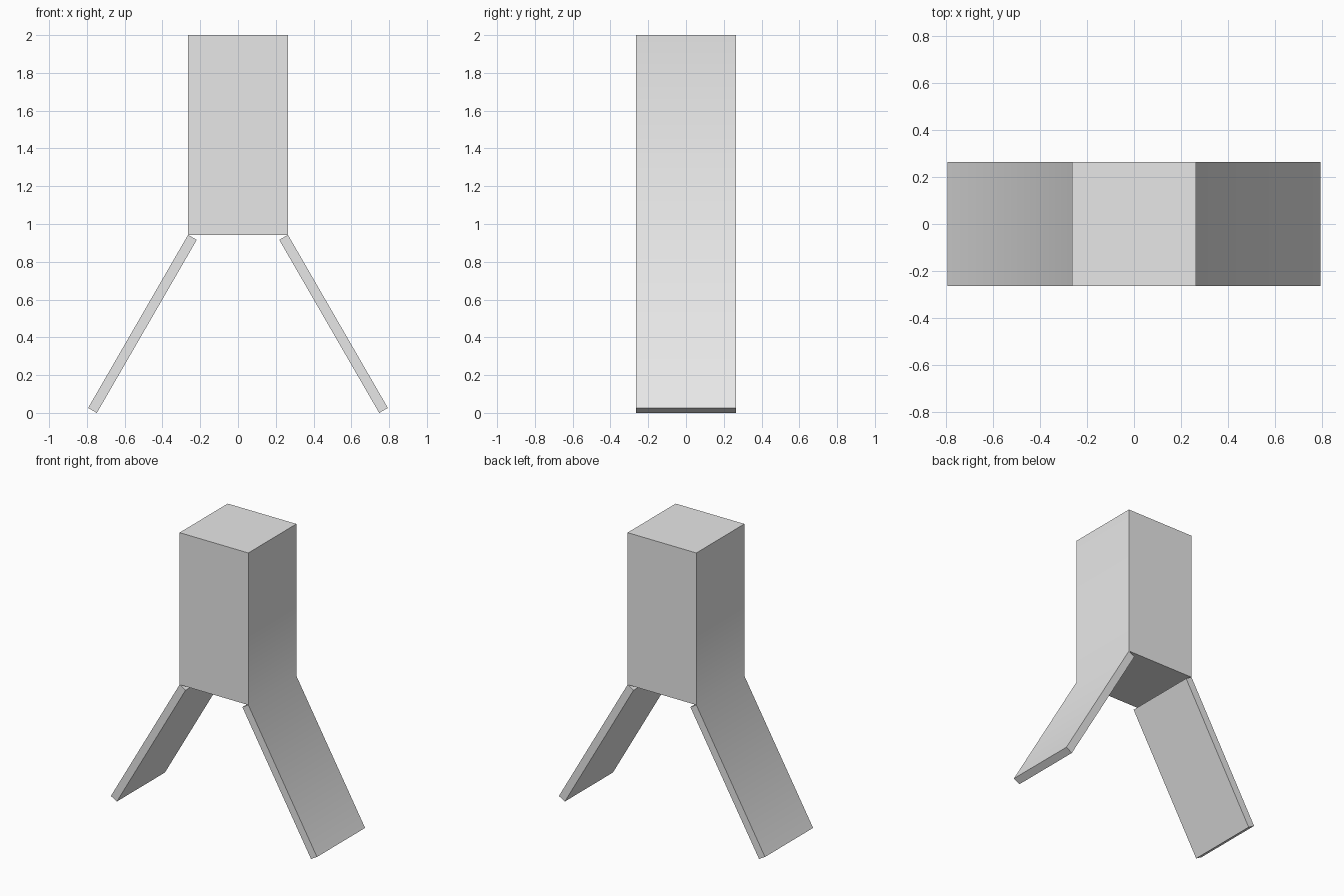
import bpy
import bmesh
import math

cube = bpy.data.objects.get("Cube")
if cube:
    bpy.data.objects.remove(cube, do_unlink=True)

# One plain grey
grey = bpy.data.materials.new("light_grey")
grey.use_nodes = True
color = (0.8, 0.8, 0.8, 1)
grey.diffuse_color = color
grey.node_tree.nodes["Principled BSDF"].inputs["Base Color"].default_value = color

# Proportions: square post, legs as long as the post, splayed outward
length = 1.0577
half = length / 4
thick = length / 20
splay = math.radians(30)
sin, cos = math.sin(splay), math.cos(splay)
hinge_z = 2 - length

# Half outline: post top, hinge, leg foot, leg inner top, back to the hinge
right_side = [
    (half, 2),
    (half, hinge_z),
    (half + length * sin, hinge_z - length * cos),
    (half + length * sin - thick * cos, hinge_z - length * cos - thick * sin),
    (half - thick * cos, hinge_z - thick * sin),
    (half - 0.001, hinge_z),
]
outline = right_side + [(-x, z) for x, z in reversed(right_side)]

# Extrude the outline from front to back
bm = bmesh.new()
front = bm.faces.new([bm.verts.new((x, -half, z)) for x, z in outline])
result = bmesh.ops.extrude_face_region(bm, geom=[front], use_keep_orig=True)
moved = [v for v in result["geom"] if isinstance(v, bmesh.types.BMVert)]
bmesh.ops.translate(bm, verts=moved, vec=(0, 2 * half, 0))
bmesh.ops.recalc_face_normals(bm, faces=bm.faces)

mesh = bpy.data.meshes.new("post_with_splayed_legs")
bm.to_mesh(mesh)
bm.free()
mesh.materials.append(grey)
post = bpy.data.objects.new("post_with_splayed_legs", mesh)
bpy.context.collection.objects.link(post)

# Soft bend where the post side runs into the leg, sharp corners elsewhere
bpy.ops.object.select_all(action="DESELECT")
post.select_set(True)
bpy.context.view_layer.objects.active = post
bpy.ops.object.shade_smooth_by_angle(angle=math.radians(35))
